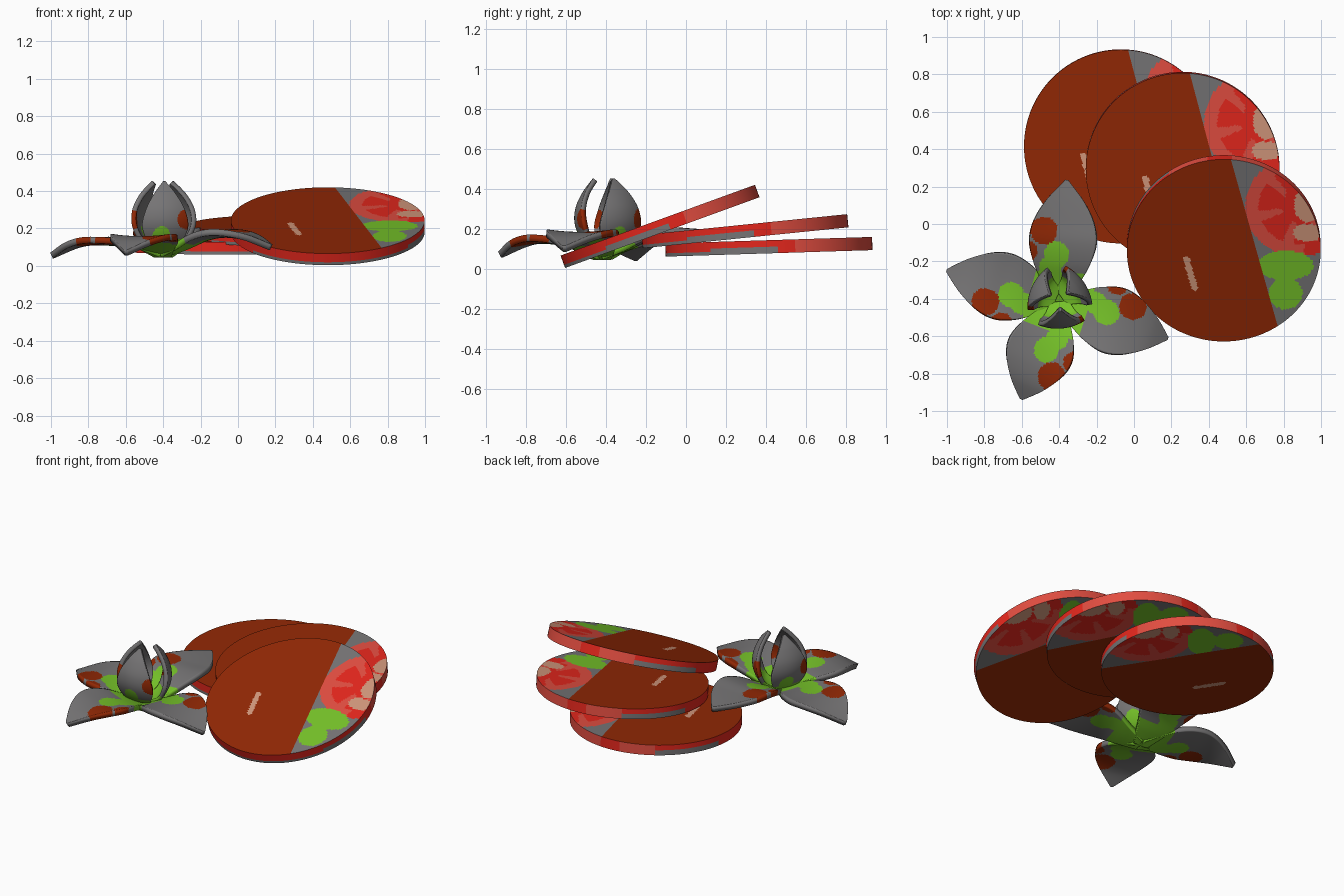
import bpy, bmesh, math
from mathutils import Vector, Matrix

if "Cube" in bpy.data.objects:
    bpy.data.objects.remove(bpy.data.objects["Cube"])

# ---- flat colours ----
PALETTE = [("brown", (0.285, 0.021, 0.0015)), ("grey", (0.18, 0.175, 0.178)),
           ("green", (0.18, 0.54, 0.022)), ("red", (0.78, 0.02, 0.012)),
           ("light_red", (0.76, 0.075, 0.052)), ("tan", (0.64, 0.31, 0.20))]
MATS = []
for n, c in PALETTE:
    m = bpy.data.materials.new(n)
    m.diffuse_color = (*c, 1)
    m.use_nodes = True
    m.node_tree.nodes["Principled BSDF"].inputs["Base Color"].default_value = m.diffuse_color
    MATS.append(m)
BROWN, GREY, GREEN, RED, LIGHT, TAN = range(6)


def finish(name, bm):
    me = bpy.data.meshes.new(name)
    bm.to_mesh(me)
    bm.free()
    for m in MATS:
        me.materials.append(m)
    ob = bpy.data.objects.new(name, me)
    bpy.context.collection.objects.link(ob)
    return ob


def smooth(ob):
    bpy.ops.object.select_all(action='DESELECT')
    ob.select_set(True)
    bpy.context.view_layer.objects.active = ob
    bpy.ops.object.shade_smooth_by_angle(angle=math.radians(35))


def oval(x, y, cx, cy, rx, ry=None):
    return ((x - cx) / rx) ** 2 + ((y - cy) / (ry or rx)) ** 2 < 1


# ---- round slices ----
R, H = 0.518, 0.033
LINE_P = Vector((0.04, 0.51, 0))
LINE_N = Vector((0.91, 0.24, 0)).normalized()
AXIS = math.radians(50)          # twice the angle of the underside's mirror axis


def mirrored(p):
    """underside carries the same pattern, mirrored about a slanted axis"""
    c, s = math.cos(AXIS), math.sin(AXIS)
    return Vector((c * p.x + s * p.y, s * p.x - c * p.y, 0))


def slice_face_colour(x, y):
    # thin tan streak on the brown side
    a = Vector((-0.2, -0.05)); d = Vector((0.045, -0.165))
    q = Vector((x, y)) - a
    t = max(0, min(1, q.dot(d) / d.length_squared))
    if (q - d * t).length < 0.017:
        return TAN
    if (Vector((x, y, 0)) - LINE_P).dot(LINE_N) < 0:
        return BROWN
    if oval(x, y, 0.33, -0.085, 0.15, 0.085) or oval(x, y, 0.33, -0.245, 0.09):
        return GREEN
    if oval(x, y, 0.46, -0.36, 0.07) or oval(x, y, 0.25, -0.5, 0.07):
        return BROWN
    # cut fruit pattern: skin, flesh, pale core
    u, v = x - 0.4, y - 0.25
    rho, ang = math.hypot(u, v), math.atan2(v, u)
    if rho < 0.285:
        if oval(x, y, 0.35, 0.31, 0.018) or oval(x, y, 0.34, 0.25, 0.014):
            return RED
        if oval(x, y, 0.45, 0.26, 0.075, 0.1) or oval(x, y, 0.45, 0.1, 0.08, 0.05):
            return TAN
        if rho > 0.215:
            return LIGHT if u < 0.03 else RED
        return LIGHT if math.sin(ang * 6) > 0.65 and rho > 0.09 else RED
    return GREY


def slice_rim_colour(x, y, z):
    a = math.degrees(math.atan2(y, x))
    if z < 0 and (125 < a < 172 or -35 < a < 5):
        return GREY
    if -140 < a < -35 and z < -H / 2:
        return GREY
    return LIGHT if 15 < a < 85 or 100 < a < 125 else RED


def round_slice(name, loc, tilt):
    bm = bmesh.new()
    n = 56
    prof = [(R * i / n, -H) for i in range(n + 1)] + [(R, -H / 2), (R, 0)]
    prof += [(R * i / n, H) for i in range(n, -1, -1)]
    vs = [bm.verts.new((r, 0, z)) for r, z in prof]
    es = [bm.edges.new(p) for p in zip(vs, vs[1:])]
    bmesh.ops.spin(bm, geom=vs + es, cent=(0, 0, 0), axis=(0, 0, 1),
                   angle=2 * math.pi, steps=220, use_duplicate=False)
    bmesh.ops.remove_doubles(bm, verts=bm.verts[:], dist=1e-4)
    # crisp cut for the colour boundary on each side
    for side, p, nrm in ((1, LINE_P, LINE_N), (-1, mirrored(LINE_P), mirrored(LINE_N))):
        fs = [f for f in bm.faces if all(v.co.z * side > H * 0.99 for v in f.verts)]
        geom = fs + list({e for f in fs for e in f.edges}) + list({v for f in fs for v in f.verts})
        bmesh.ops.bisect_plane(bm, geom=geom, plane_co=p, plane_no=nrm)
    bmesh.ops.recalc_face_normals(bm, faces=bm.faces[:])
    for f in bm.faces:
        c = f.calc_center_median()
        if abs(c.z) > H * 0.99:
            q = c if c.z > 0 else mirrored(c)
            f.material_index = slice_face_colour(q.x, q.y)
        else:
            f.material_index = slice_rim_colour(*c)
    ob = finish(name, bm)
    ob.location = loc
    ob.rotation_euler = (math.radians(tilt), 0, 0)
    smooth(ob)


round_slice("slice_back", (-0.07, 0.415, 0.11), 1.8)
round_slice("slice_middle", (0.26, 0.295, 0.188), 5.8)
round_slice("slice_front", (0.48, -0.13, 0.212), 20)


# ---- flower ----
def spline(pts, t):
    """Catmull-Rom through evenly spaced tuples, t in 0..1"""
    n = len(pts) - 1
    i = min(int(t * n), n - 1)
    f = t * n - i
    a, b, c, d = (Vector(pts[max(0, min(n, i + k))]) for k in (-1, 0, 1, 2))
    return 0.5 * (2 * b + (c - a) * f + (2 * a - 5 * b + 4 * c - d) * f * f
                  + (3 * b - a - 3 * c + d) * f ** 3)


def petal(name, centre, angle, path, cup, thick, colour):
    """path: (radius, height, half width); cup: (inward, upward) bend of the sides"""
    bm = bmesh.new()
    nu, nv = 70, 38
    info, rows = {}, []
    rot = Matrix.Rotation(angle, 3, 'Z')
    for i in range(nu + 1):
        r, z, w = spline(path, i / nu)
        row = []
        for j in range(nv + 1):
            lat = max(w, 0.004) * (2 * j / nv - 1)
            p = Vector((r - cup[0] * lat * lat, lat, z + cup[1] * lat * lat))
            row.append(bm.verts.new(rot @ p + Vector(centre)))
            info[row[-1]] = (r, lat, z)
        rows.append(row)
    for a, b in zip(rows, rows[1:]):
        for j in range(nv):
            f = bm.faces.new((a[j], b[j], b[j + 1], a[j + 1]))
            s = [sum(info[v][k] for v in f.verts) / 4 for k in range(3)]
            f.material_index = colour(*s)
    ob = finish(name, bm)
    sol = ob.modifiers.new("thickness", 'SOLIDIFY')
    sol.thickness = thick
    sol.offset = 0
    smooth(ob)


def outer_colour(r, lat, z):
    if r < 0.165 or oval(r, lat, 0.26, 0.03, 0.068) or oval(r, lat, 0.19, 0.06, 0.06):
        return GREEN
    if oval(r, lat, 0.38, 0.105, 0.072) or oval(r, lat, 0.27, 0.19, 0.055):
        return BROWN
    return GREY


def inner_colour(r, lat, z):
    if z < 0.15 or oval(lat, z, -0.02, 0.17, 0.045):
        return GREEN
    return BROWN if oval(lat, z, 0.11, 0.25, 0.05) else GREY


C = (-0.4, -0.42, 0)
# tip position, middle height, tip height
OUTER = [("back", (-0.36, 0.235), 0.175, 0.165), ("left", (-0.995, -0.25), 0.125, 0.055),
         ("front", (-0.6, -0.93), 0.14, 0.07), ("right", (0.175, -0.61), 0.165, 0.1)]
for n, (tx, ty), zm, zt in OUTER:
    dx, dy = tx - C[0], ty - C[1]
    L = math.hypot(dx, dy)
    zs = [0.06, 0.10, 0.4 * 0.11 + 0.6 * zm, zm, zm, zm * 0.7 + zt * 0.3, zt]
    ws = [0.05, 0.10, 0.155, 0.18, 0.16, 0.10, 0.008]
    path = [(L * i / 6, zs[i], ws[i]) for i in range(7)]
    petal("outer_petal_" + n, C, math.atan2(dy, dx), path, (0, 0.4), 0.034, outer_colour)

# upright petals closing to a bud
bud = [(0.02, 0.09, 0.05), (0.095, 0.13, 0.085), (0.14, 0.21, 0.118),
       (0.143, 0.29, 0.103), (0.11, 0.37, 0.062), (0.055, 0.445, 0.006)]
for k in range(3):
    petal(f"inner_petal_{k + 1}", (-0.4, -0.4, 0), math.radians(35 + 120 * k),
          bud, (2.0, 0), 0.026, inner_colour)
